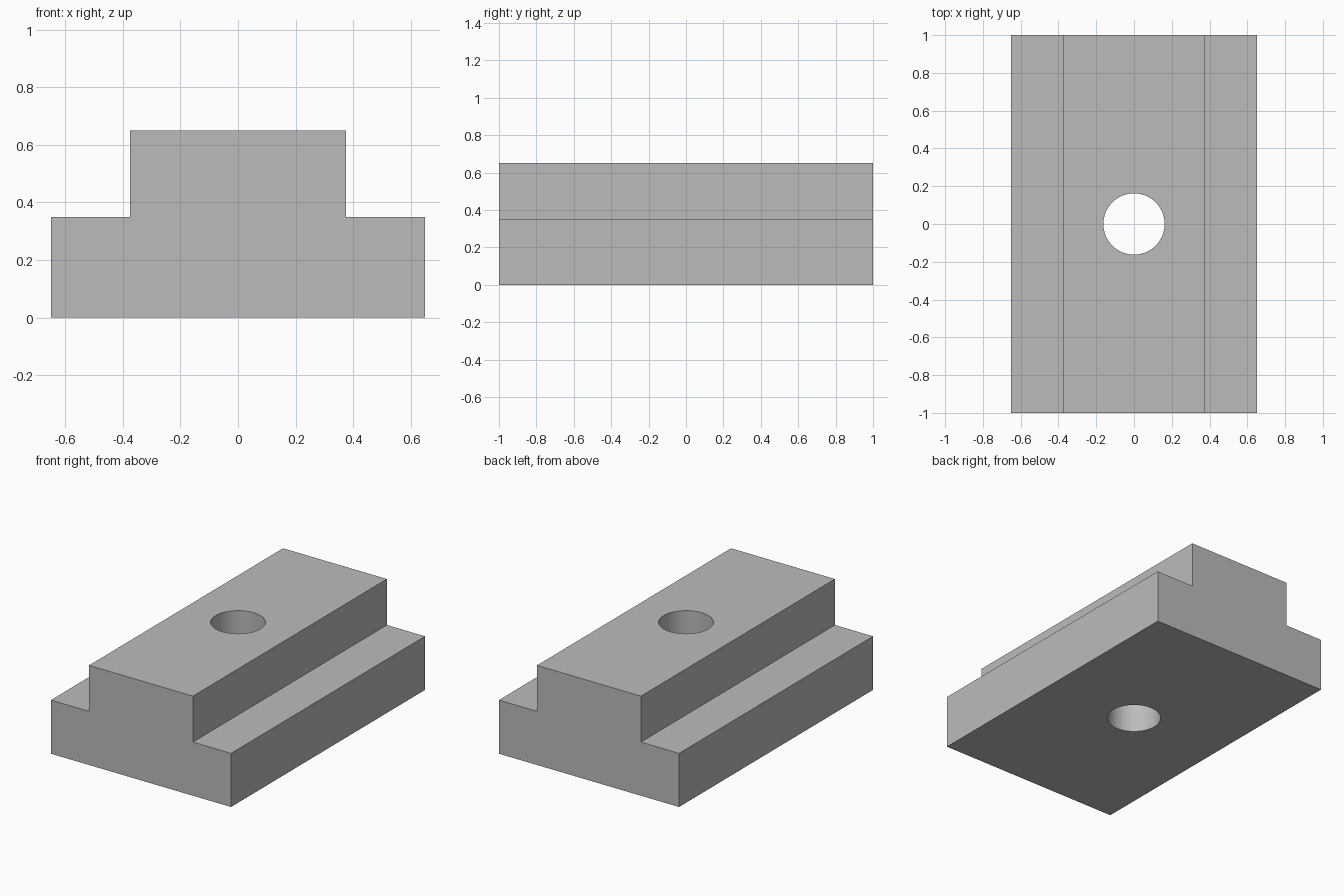
import bpy
import bmesh
import math

cube = bpy.data.objects.get("Cube")
if cube:
    bpy.data.objects.remove(cube, do_unlink=True)

# Plain grey metal
grey = bpy.data.materials.new("plain_grey")
grey.use_nodes = True
grey.diffuse_color = (0.5, 0.5, 0.5, 1)
grey.node_tree.nodes["Principled BSDF"].inputs["Base Color"].default_value = grey.diffuse_color

LENGTH = 2.0
BASE_HALF, RIB_HALF = 0.65, 0.375
STEP_Z, TOP_Z = 0.35, 0.65
HOLE_RADIUS = 0.162

# Stepped T-shaped block: half profile, mirrored, extruded along y
half = [(BASE_HALF, 0), (BASE_HALF, STEP_Z), (RIB_HALF, STEP_Z), (RIB_HALF, TOP_Z)]
profile = half + [(-x, z) for x, z in reversed(half)]
bm = bmesh.new()
face = bm.faces.new([bm.verts.new((x, -LENGTH / 2, z)) for x, z in profile])
extruded = bmesh.ops.extrude_face_region(bm, geom=[face])["geom"]
moved = [v for v in extruded if isinstance(v, bmesh.types.BMVert)]
bmesh.ops.translate(bm, verts=moved, vec=(0, LENGTH, 0))
bmesh.ops.recalc_face_normals(bm, faces=bm.faces)
mesh = bpy.data.meshes.new("slot_block")
bm.to_mesh(mesh)
bm.free()
mesh.materials.append(grey)
block = bpy.data.objects.new("slot_block", mesh)
bpy.context.collection.objects.link(block)

# Round through hole
bpy.ops.mesh.primitive_cylinder_add(vertices=64, radius=HOLE_RADIUS, depth=2,
                                    location=(0, 0, TOP_Z / 2))
cutter = bpy.context.object
cutter.name = "hole_cutter"
cutter.hide_render = True
cutter.data.materials.append(grey)

cut = block.modifiers.new("through_hole", 'BOOLEAN')
cut.operation = 'DIFFERENCE'
cut.solver = 'EXACT'
cut.object = cutter

bpy.ops.object.select_all(action='DESELECT')
block.select_set(True)
bpy.context.view_layer.objects.active = block
bpy.ops.object.modifier_apply(modifier=cut.name)
bpy.data.objects.remove(cutter, do_unlink=True)

# Smooth hole wall, crisp block edges
bpy.ops.object.shade_smooth_by_angle(angle=math.radians(30))
